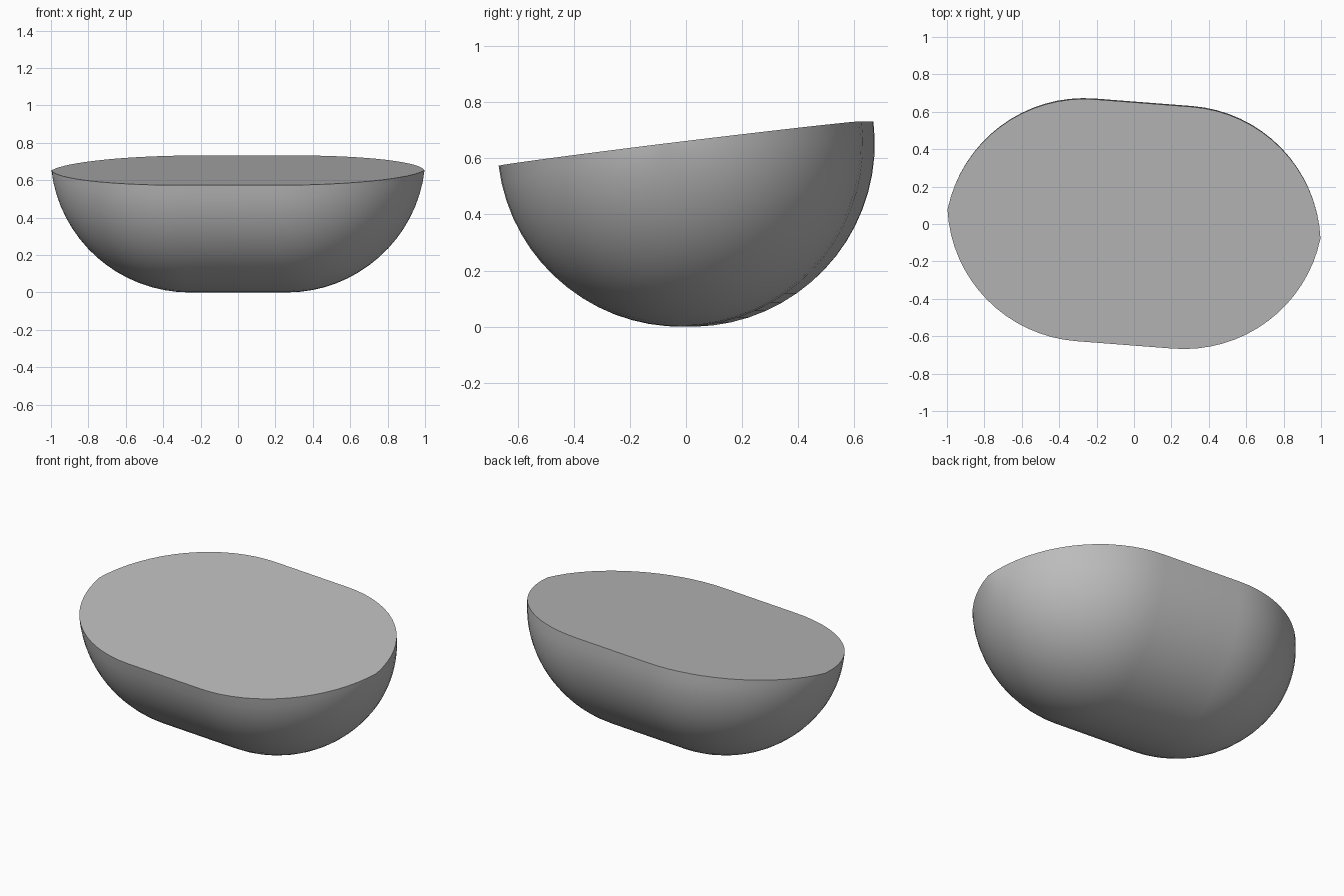
import bpy, bmesh
from math import sin, cos, asin, pi, radians, hypot
from mathutils import Matrix, Vector

if "Cube" in bpy.data.objects:
    bpy.data.objects.remove(bpy.data.objects["Cube"])

RADIUS = 0.653       # half-round section
HALF_STRAIGHT = 0.26 # half length of the straight middle
TIP = 1.0            # half length overall
ARC_STEPS, SPIN_STEPS = 16, 32

mat = bpy.data.materials.new("plain grey")
mat.use_nodes = True
grey = (0.5, 0.5, 0.5, 1)
mat.diffuse_color = grey
mat.node_tree.nodes["Principled BSDF"].inputs["Base Color"].default_value = grey

# End arc: tangent to the straight middle, meeting the axis at a slight point
reach = TIP - HALF_STRAIGHT
offset = (reach ** 2 - RADIUS ** 2) / (2 * RADIUS)
arc_r = RADIUS + offset
sweep = pi / 2 - asin(offset / arc_r)
arc = [(HALF_STRAIGHT + arc_r * sin(sweep * i / ARC_STEPS),
        arc_r * cos(sweep * i / ARC_STEPS) - offset) for i in range(ARC_STEPS + 1)]
profile = [(-x, y) for x, y in reversed(arc)] + arc

# Half body: profile spun half a turn below the long axis
bm = bmesh.new()
verts = [bm.verts.new((x, y, 0)) for x, y in profile]
edges = [bm.edges.new(pair) for pair in zip(verts, verts[1:])]
bmesh.ops.spin(bm, geom=verts + edges, cent=(0, 0, 0), axis=(1, 0, 0),
               angle=-pi, steps=SPIN_STEPS)
bmesh.ops.remove_doubles(bm, verts=bm.verts, dist=0.0005)

# Flat top closing the open rim
rim = [e for e in bm.edges if e.is_boundary]
bmesh.ops.contextual_create(bm, geom=rim)
bmesh.ops.recalc_face_normals(bm, faces=bm.faces)

# Lean forward about the long axis, then turn slightly on the ground
turn = Matrix.Rotation(radians(-4.4), 4, "Z") @ Matrix.Rotation(radians(7), 4, "X")
bm.transform(turn)
low = min(v.co.z for v in bm.verts)
bmesh.ops.translate(bm, verts=bm.verts, vec=Vector((0, 0, -low)))

mesh = bpy.data.meshes.new("half_round_body")
bm.to_mesh(mesh)
bm.free()
mesh.materials.append(mat)
body = bpy.data.objects.new("half_round_body", mesh)
bpy.context.collection.objects.link(body)
bpy.context.view_layer.objects.active = body
body.select_set(True)
bpy.ops.object.shade_smooth_by_angle(angle=radians(35))
